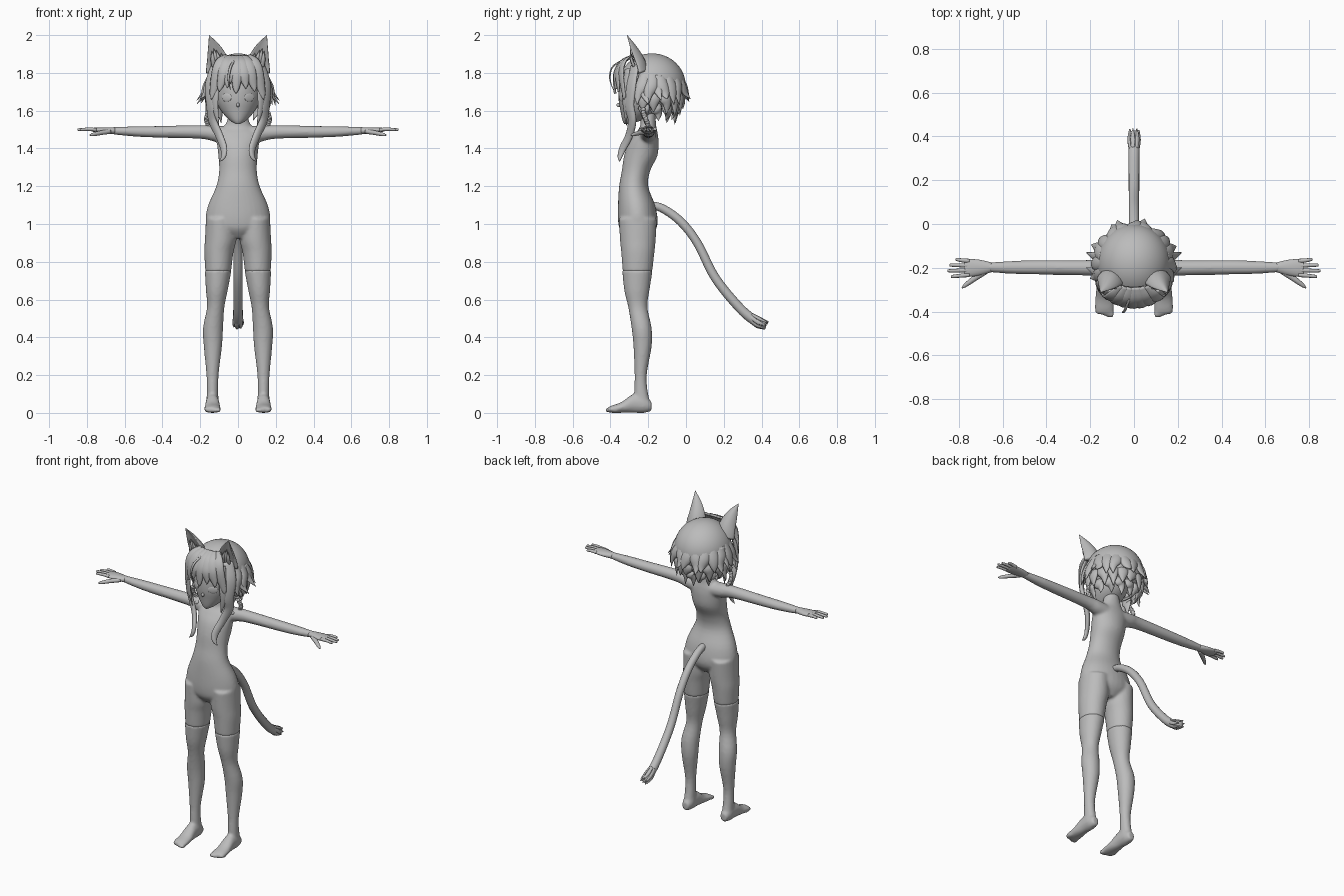
import bpy, bmesh, math, random
from mathutils import Vector, Matrix

random.seed(4)
cube = bpy.data.objects.get("Cube")
if cube:
    bpy.data.objects.remove(cube)

grey = bpy.data.materials.new("plain grey")
grey.use_nodes = True
grey.diffuse_color = (0.5, 0.5, 0.5, 1)
grey.node_tree.nodes["Principled BSDF"].inputs["Base Color"].default_value = (0.5, 0.5, 0.5, 1)

X, Y, Z = Vector((1, 0, 0)), Vector((0, 1, 0)), Vector((0, 0, 1))
HEAD = Vector((0, -0.18, 1.73))


def finish(name, bm, voxel=0):
    """Turn a bmesh into a smooth object, optionally fusing its shells."""
    bmesh.ops.recalc_face_normals(bm, faces=bm.faces)
    mesh = bpy.data.meshes.new(name)
    bm.to_mesh(mesh)
    bm.free()
    mesh.materials.append(grey)
    mesh.polygons.foreach_set("use_smooth", [True] * len(mesh.polygons))
    ob = bpy.data.objects.new(name, mesh)
    bpy.context.collection.objects.link(ob)
    if voxel:
        fuse = ob.modifiers.new("fuse", "REMESH")
        fuse.mode, fuse.voxel_size, fuse.use_smooth_shade = "VOXEL", voxel, True
        soft = ob.modifiers.new("soften", "SMOOTH")
        soft.factor, soft.iterations = 0.5, 5
    return ob


def spline(rows, steps):
    """Smooth curve through rows of x, y, z, half width, half depth."""
    rows = [Vector(r) for r in rows]
    padded = [rows[0]] + rows + [rows[-1]]
    out = []
    for a, b, c, d in zip(padded, padded[1:], padded[2:], padded[3:]):
        for i in range(steps):
            t = i / steps
            out.append(0.5 * (2 * b + (c - a) * t + (2 * a - 5 * b + 4 * c - d) * t * t
                              + (3 * b - a - 3 * c + d) * t ** 3))
    return out + [rows[-1]]


def loft(bm, rows, frame=None, out=Y, n=20, steps=4, bend=0, sides=(1,)):
    """Skin ellipses along a path; frame fixes the ring axes, out steers them."""
    for s in sides:
        pts = spline([(r[0] * s, *r[1:]) for r in rows], steps)
        place = [Vector(p[:3]) for p in pts]
        facing = Vector((out.x * s, out.y, out.z))
        rings = []
        for i, p in enumerate(pts):
            if frame:
                u, v = frame
            else:
                t = (place[min(i + 1, len(pts) - 1)] - place[max(i - 1, 0)]).normalized()
                v = (facing - t * facing.dot(t)).normalized()
                u = t.cross(v)
            ru, rv = max(p[3], 0.001), max(p[4], 0.001)
            ring = []
            for k in range(n):
                a = math.tau * k / n
                c = math.cos(a)
                ring.append(bm.verts.new(place[i] + u * ru * c
                                         + v * (rv * math.sin(a) + bend * ru * c * c)))
            rings.append(ring)
        for a, b in zip(rings, rings[1:]):
            for k in range(n):
                bm.faces.new((a[k], a[k - 1], b[k - 1], b[k]))
        bm.faces.new(rings[0])
        bm.faces.new(rings[-1])


def ball(bm, centre, radii, turn=0, n=16):
    m = Matrix.Translation(centre) @ Matrix.Rotation(turn, 4, "Z") @ Matrix.Diagonal((*radii, 1))
    bmesh.ops.create_uvsphere(bm, u_segments=n * 2, v_segments=n, radius=1, matrix=m)


BOTH = (1, -1)

# Body: torso, neck, arms and thighs in one skin
bm = bmesh.new()
torso = [(.925, .05, -.255, .06), (.97, .15, -.255, .095), (1.02, .172, -.255, .105),
         (1.1, .158, -.262, .098), (1.2, .115, -.277, .077), (1.28, .1, -.265, .075),
         (1.36, .104, -.24, .088), (1.43, .112, -.225, .08), (1.48, .115, -.21, .06),
         (1.52, .07, -.2, .042), (1.6, .042, -.205, .042)]
loft(bm, [(0, y, z, rx, ry) for z, rx, y, ry in torso], (X, Y), n=32)
arm = [(.05, -.205, 1.47, .05, .045), (.12, -.2, 1.478, .043, .043), (.2, -.2, 1.487, .036, .036),
       (.42, -.198, 1.488, .033, .031), (.55, -.198, 1.49, .03, .027), (.67, -.198, 1.494, .022, .019)]
loft(bm, arm, (Y, Z), sides=BOTH)
thigh = [(.092, -.255, 1.03, .078, .1), (.092, -.255, .92, .083, .095),
         (.101, -.255, .85, .077, .088), (.105, -.257, .745, .068, .078)]
loft(bm, thigh, (X, Y), n=28, sides=BOTH)
finish("body", bm, 0.008)

# Hands with four fingers and a thumb
bm = bmesh.new()
palm = [(.65, -.198, 1.494, .022, .018), (.7, -.199, 1.495, .035, .017),
        (.745, -.2, 1.497, .04, .014), (.775, -.2, 1.499, .035, .009)]
loft(bm, palm, (Y, Z), sides=BOTH)
for i, tip in enumerate((.815, .842, .85, .835)):
    y = -.169 - i * .021
    spread = (i - 1.5) * -.005
    finger = [(.75, y, 1.499, .01, .01), (.79, y + spread / 2, 1.502, .009, .009),
              (tip - .005, y + spread, 1.5, .007, .007), (tip, y + spread, 1.5, .002, .002)]
    loft(bm, finger, (Y, Z), n=10, sides=BOTH)
thumb = [(.68, -.215, 1.49, .016, .013), (.73, -.25, 1.482, .013, .012),
         (.77, -.28, 1.473, .009, .009), (.785, -.293, 1.47, .002, .002)]
loft(bm, thumb, out=Z, n=10, sides=BOTH)
finish("hands", bm)

# Lower legs in long stockings, with feet and toes
bm = bmesh.new()
shin = [(.105, -.257, .757, .071, .081), (.112, -.26, .65, .058, .067), (.118, -.255, .56, .046, .051),
        (.132, -.235, .45, .053, .053), (.133, -.23, .35, .048, .048), (.135, -.24, .2, .032, .032),
        (.135, -.237, .1, .031, .037), (.135, -.225, .03, .034, .043)]
loft(bm, shin, (X, Y), n=28, sides=BOTH)
foot = [(.135, -.183, .035, .022, .025), (.135, -.22, .046, .034, .046), (.135, -.28, .05, .036, .05),
        (.135, -.34, .029, .042, .029), (.135, -.39, .02, .044, .02), (.135, -.412, .016, .038, .014)]
loft(bm, foot, (X, Z), sides=BOTH)
for s in BOTH:
    for i in range(5):
        ball(bm, (s * (.102 + i * .016), -.408 + i * i * .002, .015), (.011, .022, .014), n=8)
finish("stockings", bm, 0.008)

# Head, nose and thin eye plates
bm = bmesh.new()
skull = [(1.53, .012, -.315, .012), (1.55, .045, -.285, .052), (1.6, .09, -.25, .097),
         (1.66, .117, -.235, .122), (1.74, .13, -.215, .14), (1.82, .12, -.2, .13), (1.87, .07, -.19, .08)]
loft(bm, [(0, y, z, rx, ry) for z, rx, y, ry in skull], (X, Y), n=32)
ball(bm, (0, -.355, 1.63), (.009, .014, .012), n=8)
finish("head", bm)
bm = bmesh.new()
for s in BOTH:
    ball(bm, (s * .06, -.339, 1.67), (.03, .005, .022), s * .5)
finish("eyes", bm)

# Hair cap, opened over the face and neck
bm = bmesh.new()
ball(bm, (0, -.18, 1.735), (.168, .178, .168), n=24)
hole = [f for f in bm.faces if f.calc_center_median().z < 1.61
        or (f.calc_center_median().y < -.25 and f.calc_center_median().z < 1.79)]
bmesh.ops.delete(bm, geom=hole, context="FACES")
cap = finish("hair_cap", bm)
thick = cap.modifiers.new("thickness", "SOLIDIFY")
thick.thickness, thick.offset = 0.012, -1


def around(angle, radius, z, depth=0):
    """Point on an oval about the head; a right angle is the back."""
    return (math.cos(angle) * radius, HEAD.y + math.sin(angle) * (radius + depth), z)


# Layered spiky locks around the sides and back
bm = bmesh.new()
for count, top, tip, swell, reach, wide in ((13, 1.8, 1.645, .165, .2, .036),
                                            (11, 1.73, 1.59, .155, .165, .036),
                                            (9, 1.66, 1.54, .135, .12, .032)):
    for i in range(count):
        a = math.radians(-18 + 216 * i / (count - 1))
        drop = random.uniform(-.025, .02)
        lean = a + random.uniform(-.12, .12)
        rows = [(*around(a, swell - .02, top), wide * .7, .008),
                (*around(a, swell + .008, top * .6 + tip * .4), wide, .012),
                (*around(lean, (swell + reach) / 2 + .004, tip + .045), wide * .7, .01),
                (*around(lean, reach + random.uniform(-.012, .015), tip + drop), .001, .001)]
        loft(bm, rows, out=Vector((math.cos(a), math.sin(a), 0)), n=10, bend=-.15)
# Flicked tips beside the jaw
for y, z in ((-.22, 1.635), (-.15, 1.655)):
    rows = [(.15, y, z + .13, .025, .01), (.172, y, z + .06, .025, .01), (.218, y + .02, z, .001, .001)]
    loft(bm, rows, out=X, n=10, sides=BOTH)
finish("hair_locks", bm)

# Swept fringe
bm = bmesh.new()
for root, tip, z in ((-.09, -.135, 1.66), (-.06, -.095, 1.7), (-.03, -.055, 1.72), (0, -.01, 1.69),
                     (.02, .04, 1.715), (.05, .085, 1.7), (.085, .13, 1.66)):
    mid = (root + tip) / 2
    rows = []
    for x, h, r, w in ((root * .6, 1.888, .11, .022), (root, 1.86, .165, .032),
                       (mid, 1.8, .198, .032), (tip, z + .03, .198, .018), (tip * 1.03, z, .195, .001)):
        rows.append((x, HEAD.y - r * math.sqrt(1 - (x / .2) ** 2), h, w, .007))
    loft(bm, rows, out=Vector((mid * 3, -1, .3)), n=10, bend=-.12)
stray = [(-.02, -.34, 1.865, .006, .004), (-.04, -.39, 1.83, .007, .004),
         (-.05, -.403, 1.77, .006, .004), (-.04, -.385, 1.71, .001, .001)]
loft(bm, stray, out=-Y, n=8)
finish("fringe", bm)

# Long front locks that curl onto the chest
bm = bmesh.new()
side = [(.12, -.27, 1.84, .03, .01), (.148, -.29, 1.74, .036, .012), (.142, -.3, 1.63, .034, .014),
        (.135, -.285, 1.55, .028, .015), (.1, -.3, 1.47, .024, .015), (.075, -.335, 1.4, .022, .013),
        (.078, -.35, 1.355, .014, .01), (.1, -.35, 1.33, .001, .001)]
loft(bm, side, out=Vector((.7, -.7, 0)), n=12, sides=BOTH)
inner = [(.1, -.31, 1.82, .024, .008), (.122, -.325, 1.7, .024, .009),
         (.118, -.32, 1.6, .016, .008), (.1, -.315, 1.52, .001, .001)]
loft(bm, inner, out=Vector((.5, -.8, 0)), n=10, sides=BOTH)
finish("front_locks", bm)

# Thin braids that rest on the shoulders
bm = bmesh.new()
braid = [(.135, -.23, 1.66, 0, 0), (.16, -.225, 1.59, 0, 0), (.168, -.21, 1.55, 0, 0),
         (.15, -.2, 1.51, 0, 0), (.125, -.23, 1.5, 0, 0)]
for i, p in enumerate(spline(braid, 4)):
    for s in BOTH:
        ball(bm, (s * p[0], p[1], p[2]), (.011, .014, .012), s * (-1) ** i * .6, n=6)
finish("braids", bm)

# Cupped cat ears with tufts of inner fur
bm = bmesh.new()
ear = [(.1, -.225, 1.81, .066, .026), (.107, -.242, 1.87, .058, .022),
       (.126, -.275, 1.935, .037, .014), (.153, -.312, 2.0, .001, .001)]
loft(bm, ear, out=Vector((.15, -1, .2)), n=20, bend=.45, sides=BOTH)
finish("ears", bm)
bm = bmesh.new()
for x, lean, tall in ((.07, .02, .07), (.09, .025, .085), (.108, .02, .095), (.128, .01, .08)):
    tuft = [(x, -.275, 1.835, .013, .008), (x + lean / 2, -.29, 1.835 + tall / 2, .012, .007),
            (x + lean, -.295, 1.835 + tall, .001, .001)]
    loft(bm, tuft, out=-Y, n=8, sides=BOTH)
finish("ear_fur", bm)

# Tail with a tufted end
bm = bmesh.new()
tail = [(0, -.2, 1.1, .02, .02), (0, -.13, 1.085, .022, .022), (0, -.03, 1.015, .023, .023),
        (0, .06, .9, .023, .023), (0, .155, .715, .024, .024), (0, .285, .555, .025, .025),
        (0, .37, .485, .026, .026), (0, .415, .468, .022, .022), (0, .425, .465, .008, .008)]
loft(bm, tail, out=X, n=16, steps=6)
for i in range(7):
    a = math.tau * i / 7
    off = X * math.cos(a) + Vector((0, .45, .89)) * math.sin(a)
    rows = [(*(Vector(p) + off * r), w, .005) for p, r, w in
            (((0, .34, .508), .02, .009), ((0, .385, .478), .026, .011), ((0, .428, .463), .02, .001))]
    loft(bm, rows, out=off, n=8)
finish("tail", bm)
